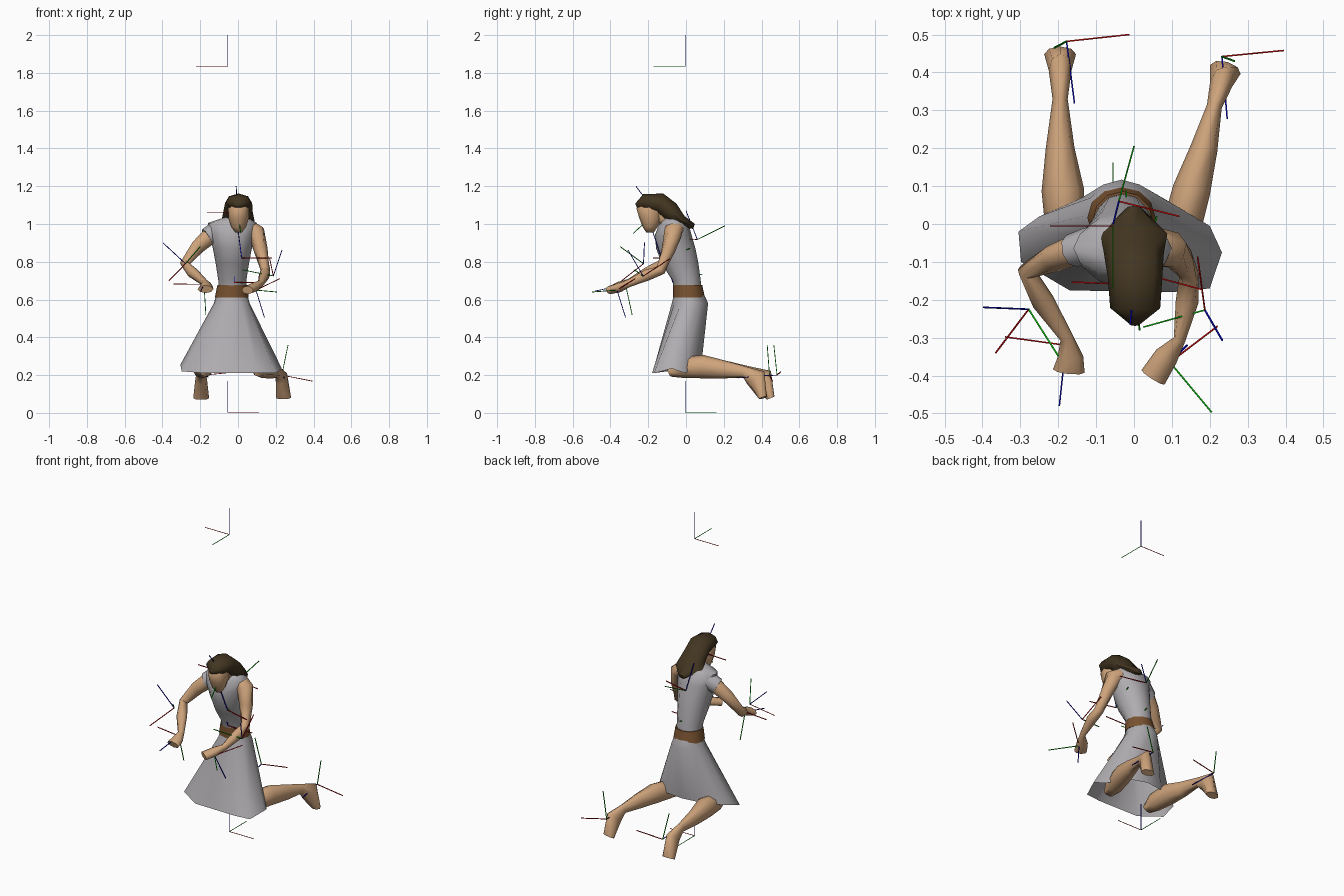
import bpy
import math
from mathutils import Vector


def material(name, rgb):
    m = bpy.data.materials.new(name)
    m.diffuse_color = (*rgb, 1)
    return m


SKIN = material("skin", (0.62, 0.37, 0.20))
CLOTH = material("grey cloth", (0.43, 0.415, 0.43))
HAIR = material("dark brown hair", (0.055, 0.036, 0.015))
BELT = material("brown leather", (0.19, 0.085, 0.03))
RED = material("axis red", (0.6, 0.003, 0.003))
GREEN = material("axis green", (0.002, 0.5, 0.002))
BLUE = material("axis blue", (0.003, 0.003, 0.6))


def make(name, verts, faces, mats, angle):
    me = bpy.data.meshes.new(name)
    me.from_pydata([tuple(v) for v in verts], [], faces)
    ob = bpy.data.objects.new(name, me)
    bpy.context.collection.objects.link(ob)
    for m in mats:
        me.materials.append(m)
    bpy.ops.object.select_all(action='DESELECT')
    ob.select_set(True)
    bpy.context.view_layer.objects.active = ob
    bpy.ops.object.shade_smooth_by_angle(angle=math.radians(angle))
    return ob


def loft(name, rings, mat, caps=True, angle=65):
    """Skin a list of equal sized rings."""
    n = len(rings[0])
    verts = [p for r in rings for p in r]
    faces = [(k * n + i, k * n + (i + 1) % n, (k + 1) * n + (i + 1) % n, (k + 1) * n + i)
             for k in range(len(rings) - 1) for i in range(n)]
    if caps:
        faces.append(tuple(reversed(range(n))))
        faces.append(tuple(range(len(verts) - n, len(verts))))
    return make(name, verts, faces, [mat], angle)


def ring(cx, y0, y1, z, rx, n=12):
    """Horizontal oval from front y0 to back y1, starting at the front."""
    pts = []
    for i in range(n):
        a = -math.pi / 2 + 2 * math.pi * i / n
        pts.append(Vector((cx + rx * math.cos(a),
                           (y0 + y1) / 2 + (y1 - y0) / 2 * math.sin(a), z)))
    return pts


def limb(name, stations, mat, n=8):
    """Tube through (x, y, z, half width, half height) stations."""
    c = [Vector(s[:3]) for s in stations]
    rings = []
    for k, s in enumerate(stations):
        t = (c[min(k + 1, len(c) - 1)] - c[max(k - 1, 0)]).normalized()
        side = t.cross(Vector((0, 0, 1))).normalized()
        up = side.cross(t)
        rings.append([c[k] - side * s[3] * math.cos(2 * math.pi * i / n)
                      - up * s[4] * math.sin(2 * math.pi * i / n) for i in range(n)])
    # keep the faces outward
    if (rings[0][1] - rings[0][0]).cross(rings[1][0] - rings[0][0]).dot(
            rings[0][0] - c[0]) < 0:
        rings = [r[::-1] for r in rings]
    return loft(name, rings, mat)


# Dress: open skirt draped between the calves
hem = [Vector(p) for p in (
    (-.03, -.178, .21), (.10, -.18, .21), (.20, -.17, .21), (.232, -.075, .235),
    (.20, -.005, .21), (.10, .055, .25), (-.03, .082, .26), (-.14, .068, .26),
    (-.25, .02, .255), (-.305, -.02, .255), (-.298, -.10, .22), (-.17, -.175, .21))]
loft("skirt", [hem, ring(-.033, -.075, .117, .58, .095), ring(-.033, -.06, .09, .64, .078)],
     CLOTH, caps=False)

# Belt
loft("belt", [ring(-.033, -.068, .1, .61, .09), ring(-.03, -.068, .086, .677, .079)], BELT)

# Bodice leaning forward, narrow at the waist and broad at the shoulders
loft("bodice", [ring(-.03, -.064, .082, .65, .074), ring(-.03, -.072, .078, .70, .074),
                ring(-.03, -.128, .066, .79, .088), ring(-.03, -.158, .05, .87, .103),
                ring(-.032, -.165, .03, .94, .117), ring(-.03, -.14, .012, 1.005, .13),
                ring(-.01, -.12, -.02, 1.035, .06)], CLOTH)

# Short cap sleeve on the left shoulder
limb("left_sleeve", [(-.08, -.048, .965, .046, .052), (-.12, -.056, .957, .047, .055),
                     (-.165, -.071, .93, .044, .05)], CLOTH)

# Arms with flat hands
limb("left_arm", [(-.09, -.05, .965, .042, .045), (-.14, -.062, .945, .041, .047),
                  (-.215, -.092, .877, .036, .039), (-.283, -.125, .79, .024, .026),
                  (-.24, -.205, .742, .03, .03), (-.178, -.30, .69, .018, .02),
                  (-.168, -.35, .67, .034, .026), (-.172, -.388, .655, .042, .022)], SKIN)
limb("right_arm", [(.06, -.06, .975, .05, .045), (.095, -.068, .958, .05, .048),
                   (.12, -.092, .865, .038, .037), (.145, -.135, .755, .026, .028),
                   (.14, -.205, .73, .03, .03), (.12, -.305, .685, .016, .02),
                   (.085, -.35, .665, .032, .026), (.05, -.405, .65, .036, .022)], SKIN)

# Kneeling legs: knees under the hem, calves running back into wedge-shaped feet
limb("left_leg", [(-.17, -.09, .215, .03, .025), (-.18, -.03, .24, .052, .055),
                  (-.188, .09, .245, .056, .062), (-.195, .20, .23, .038, .048),
                  (-.195, .33, .217, .02, .03), (-.195, .405, .185, .03, .058),
                  (-.195, .448, .078, .042, .022)], SKIN)
limb("right_leg", [(.11, -.09, .215, .03, .025), (.12, -.03, .24, .052, .055),
                   (.152, .09, .245, .05, .062), (.185, .20, .23, .036, .048),
                   (.212, .31, .217, .02, .03), (.23, .37, .185, .03, .058),
                   (.241, .408, .08, .042, .022)], SKIN)

# Neck, face and hair
limb("neck", [(-.005, -.06, .98, .04, .04), (0, -.15, 1.06, .035, .035)], SKIN)
loft("face", [ring(.003, -.21, -.17, .955, .018, 8), ring(.003, -.23, -.15, .985, .04, 8),
              ring(.003, -.247, -.13, 1.03, .054, 8), ring(.003, -.263, -.13, 1.085, .055, 8),
              ring(.003, -.23, -.14, 1.12, .04, 8)], SKIN)
limb("hair", [(.002, -.264, 1.097, .014, .012), (.003, -.222, 1.116, .066, .042),
              (.003, -.14, 1.11, .072, .055), (0, -.085, 1.065, .078, .055),
              (0, -.025, 1.015, .088, .032), (0, .042, .987, .02, .014)], HAIR)

# Thin joint axes: origin, then the red, green and blue ends
axes = {
    "floor": ((-.055, -.005, .003), (.112, -.005, .003), (-.055, .162, .003), (-.055, -.005, .17)),
    "overhead": ((-.055, -.005, 1.835), (-.222, -.005, 1.835), (-.055, -.172, 1.835),
                 (-.055, -.005, 2.0)),
    "left_foot": ((-.178, .482, .2), (-.012, .5, .217), (-.21, .465, .36), (-.157, .318, .19)),
    "right_foot": ((.232, .442, .2), (.395, .458, .168), (.265, .43, .36), (.246, .277, .185)),
    "left_elbow": ((-.278, -.225, .79), (-.365, -.34, .70), (-.2, -.348, .88), (-.397, -.22, .9)),
    "left_hand": ((-.18, -.32, .68), (-.34, -.298, .683), (-.17, -.285, .518),
                  (-.197, -.48, .645)),
    "right_elbow": ((.187, -.227, .725), (.168, -.087, .815), (.025, -.272, .757),
                    (.233, -.307, .862)),
    "right_hand": ((.095, -.365, .65), (.22, -.27, .71), (.205, -.497, .64), (.14, -.32, .505)),
    "upper_back": ((-.04, .06, .918), (.12, .02, .92), (0, .205, .99), (-.055, 0, 1.07)),
    "pelvis": ((-.02, -.07, .69), (.145, -.07, .69), (-.02, .088, .735), (-.02, -.12, .845)),
    "chest": ((.02, -.13, .82), (.18, -.173, .82), (.06, .02, .87), (0, -.18, .97)),
    "head": ((0, -.16, 1.06), (-.165, -.153, 1.06), (.015, -.28, .95), (-.01, -.265, 1.2)),
}
for joint, (o, *ends) in axes.items():
    r = 0.0018 if joint in ("floor", "overhead") else 0.0028
    verts, faces, o = [], [], Vector(o)
    for e in ends:
        e = Vector(e)
        t = (e - o).normalized()
        u = t.orthogonal().normalized() * r
        v = t.cross(u)
        b = len(verts)
        verts += [p + d for p in (o, e) for d in (u, v, -u, -v)]
        faces += [(b + i, b + (i + 1) % 4, b + 4 + (i + 1) % 4, b + 4 + i) for i in range(4)]
    ob = make(joint + "_axes", verts, faces, [RED, GREEN, BLUE], 100)
    for p in ob.data.polygons:
        p.material_index = p.index // 4
